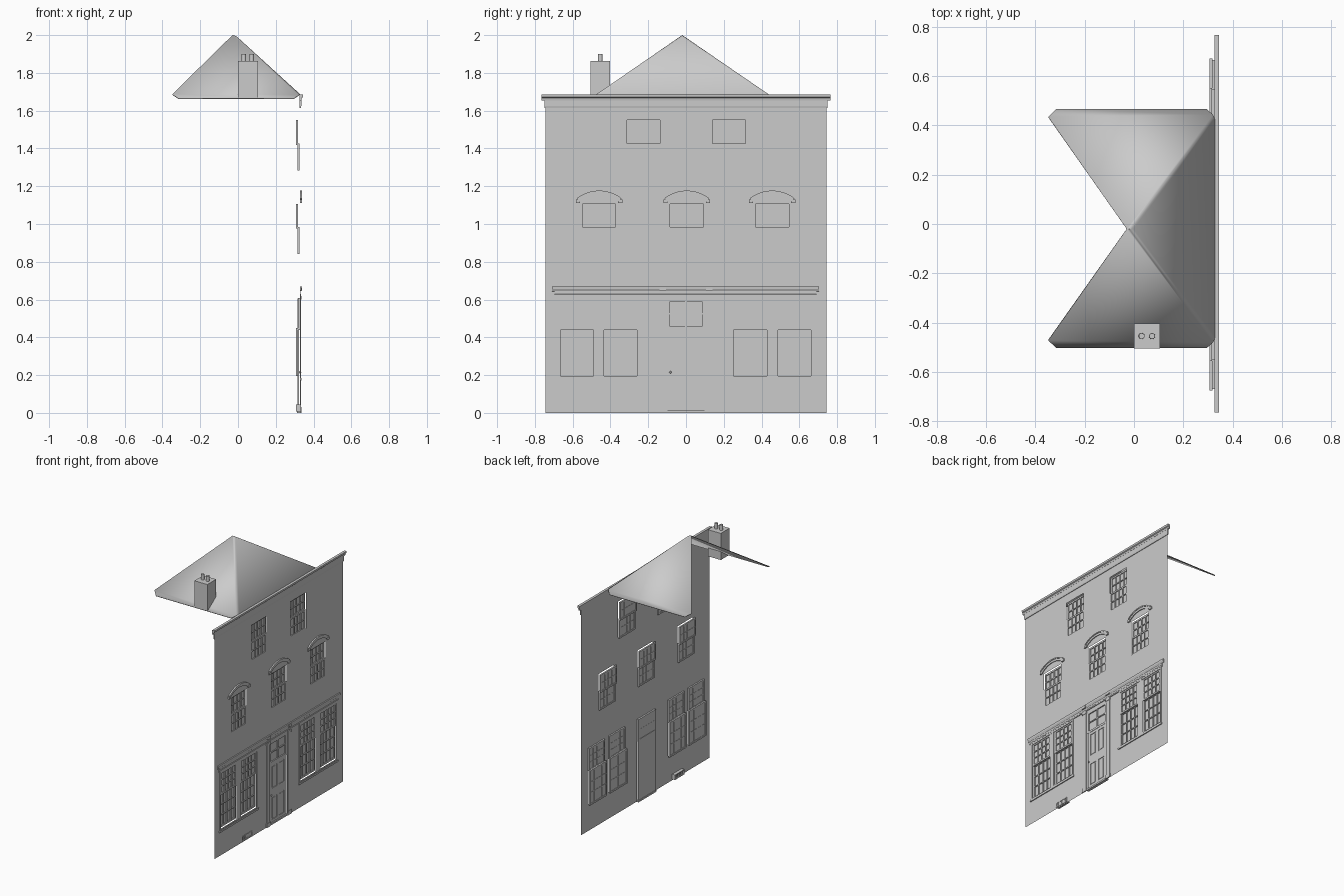
import bpy, bmesh, math
from mathutils import Matrix, Vector

if "Cube" in bpy.data.objects:
    bpy.data.objects.remove(bpy.data.objects["Cube"])

WX = 0.329  # plane of the street wall


def finish(name, bm, smooth=False):
    bmesh.ops.recalc_face_normals(bm, faces=bm.faces)
    me = bpy.data.meshes.new(name)
    bm.to_mesh(me)
    bm.free()
    ob = bpy.data.objects.new(name, me)
    bpy.context.collection.objects.link(ob)
    if smooth:
        for o in bpy.context.selected_objects:
            o.select_set(False)
        ob.select_set(True)
        bpy.context.view_layer.objects.active = ob
        bpy.ops.object.shade_smooth_by_angle(angle=math.radians(35))
    return ob


def add_box(bm, x0, x1, y0, y1, z0, z1):
    m = Matrix.Translation(((x0 + x1) / 2, (y0 + y1) / 2, (z0 + z1) / 2))
    m = m @ Matrix.Diagonal((x1 - x0, y1 - y0, z1 - z0, 1))
    bmesh.ops.create_cube(bm, size=1, matrix=m)


def boxes(name, items):
    bm = bmesh.new()
    for b in items:
        add_box(bm, *b)
    return finish(name, bm)


def frame_items(x0, x1, y0, y1, z0, z1, t):
    return [(x0, x1, y0, y0 + t, z0, z1), (x0, x1, y1 - t, y1, z0, z1),
            (x0, x1, y0 + t, y1 - t, z0, z0 + t), (x0, x1, y0 + t, y1 - t, z1 - t, z1)]


def moulding(name, profile, y0, y1):
    # (x, z) profile run along y, closed at both ends
    bm = bmesh.new()
    f = bm.faces.new([bm.verts.new((x, y0, z)) for x, z in profile])
    r = bmesh.ops.extrude_face_region(bm, geom=[f], use_keep_orig=True)
    vs = [v for v in r['geom'] if isinstance(v, bmesh.types.BMVert)]
    bmesh.ops.translate(bm, verts=vs, vec=(0, y1 - y0, 0))
    return finish(name, bm)


def sash(name, y, w, z0, z1, x0, x1, cols, rows):
    t, b = 0.012, 0.0035
    y0, y1 = y - w / 2, y + w / 2
    it = frame_items(x0, x1, y0, y1, z0, z1, t)
    for i in range(1, cols):
        c = y0 + t + (w - 2 * t) * i / cols
        it.append((x0 + .002, x1, c - b, c + b, z0 + t, z1 - t))
    for i in range(1, rows):
        c = z0 + t + (z1 - z0 - 2 * t) * i / rows
        it.append((x0 + .002, x1, y0 + t, y1 - t, c - b, c + b))
    it.append((x0 + .004, x0 + .005, y0 + t / 2, y1 - t / 2, z0 + t / 2, z1 - t / 2))
    boxes(name, it)


# openings: (y0, y1, z0, z1)
top = [(c, 1.285, 1.55) for c in (-.225, .228)]
mid = [(c, .845, 1.105) for c in (-.46, .004, .456)]
low = [(c, .195, .605) for c in (-.577, -.347, .34, .574)]
holes = [(c - .088, c + .088, a, b) for c, a, b in top + mid + low]
holes.append((-.097, .097, .0, .6))

# street wall: single sheet with the openings left out
ys = sorted({-.745, .745} | {v for h in holes for v in h[:2]})
zs = sorted({0, 1.685} | {v for h in holes for v in h[2:]})
bm = bmesh.new()
grid = {(i, j): bm.verts.new((WX, y, z)) for i, y in enumerate(ys) for j, z in enumerate(zs)}
for i in range(len(ys) - 1):
    for j in range(len(zs) - 1):
        cy, cz = (ys[i] + ys[i + 1]) / 2, (zs[j] + zs[j + 1]) / 2
        if not any(a < cy < b and c < cz < d for a, b, c, d in holes):
            bm.faces.new([grid[i, j], grid[i + 1, j], grid[i + 1, j + 1], grid[i, j + 1]])
bmesh.ops.delete(bm, geom=[v for v in bm.verts if not v.link_faces], context='VERTS')
finish("street_wall", bm)

# sash windows, one sash set further back than the other
for n, (c, a, b) in enumerate(top + mid):
    m = (a + b) / 2
    sash(f"upper_sash_{n}", c, .19, m, b, .306, .317, 4, 2)
    sash(f"lower_sash_{n}", c, .182, a - .003, m + .008, .315, .326, 4, 2)
for n, (c, a, b) in enumerate(low):
    sash(f"shop_upper_sash_{n}", c, .182, .44, b + .003, .317, .328, 4, 3)
    sash(f"shop_lower_sash_{n}", c, .195, a, .45, .306, .318, 4, 3)

# curved hoods over the middle windows
for n, (c, a, b) in enumerate(mid):
    bm = bmesh.new()
    for x1, r0, r1 in ((.335, .168, .185), (.339, .183, .192)):
        rings = []
        for k in range(13):
            t = math.radians(-38 + 76 * k / 12)
            s, co = math.sin(t), math.cos(t)
            rings.append([bm.verts.new((x, c + r * s, .985 + r * co))
                          for x, r in ((WX, r0), (x1, r0), (x1, r1), (WX, r1))])
        for p, q in zip(rings, rings[1:]):
            for k in range(4):
                bm.faces.new([p[k], p[(k + 1) % 4], q[(k + 1) % 4], q[k]])
        bm.faces.new(rings[0])
        bm.faces.new(rings[-1])
    for s in (-1, 1):
        e = c + s * .112
        add_box(bm, WX, .338, e - .011, e + .011, 1.112, 1.130)
    finish(f"window_hood_{n}", bm)

# main cornice
moulding("cornice_lower", [(.326, 1.615), (.333, 1.615), (.335, 1.625), (.335, 1.662), (.326, 1.662)], -.75, .75)
moulding("cornice_upper", [(.326, 1.655), (.336, 1.655), (.338, 1.667), (.344, 1.672), (.345, 1.686), (.326, 1.686)], -.764, .766)

# shopfront cornice with brackets over the door posts
moulding("shop_cornice", [(WX, .642), (.332, .645), (.337, .655), (.338, .668), (WX, .668)], -.71, .705)
moulding("shop_fascia", [(WX, .618), (.334, .618), (.334, .626), (.331, .63), (.331, .645), (WX, .645)], -.695, .69)
boxes("cornice_brackets", [(WX, .340, s * .123 - .018, s * .123 + .018, .645, .664) for s in (-1, 1)])

# trim around each pair of shop windows
trim = []
for y0, y1 in ((-.685, -.24), (.235, .68)):
    trim += frame_items(WX, .333, y0, y1, .178, .618, .013)
    m = (y0 + y1) / 2
    trim.append((WX, .332, m - .015, m + .015, .191, .605))
    trim.append((WX, .336, y0 - .005, y1 + .005, .172, .184))
boxes("shop_window_trim", trim)

# door posts with bases and caps
posts = []
for s in (-1, 1):
    c = s * .123
    posts += [(WX, .333, c - .018, c + .018, 0, .618), (WX, .336, c - .022, c + .022, 0, .03),
              (WX, .336, c - .021, c + .021, .6, .618)]
boxes("door_posts", posts)

# door: slab, rails and four raised panels
items = [(.316, .320, -.097, .097, .012, .442)]
for y0, y1 in ((-.097, -.071), (-.013, .013), (.071, .097)):
    items.append((.318, .324, y0, y1, .012, .442))
for z0, z1 in ((.012, .032), (.195, .26), (.422, .442)):
    items.append((.318, .324, -.097, .097, z0, z1))
for s in (-1, 1):
    for z0, z1 in ((.04, .187), (.268, .414)):
        items.append((.318, .3225, s * .042 - .02, s * .042 + .02, z0, z1))
boxes("door", items)
boxes("door_step", [(.312, .333, -.103, .103, 0, .012)])
bm = bmesh.new()
bmesh.ops.create_uvsphere(bm, u_segments=12, v_segments=8, radius=.006,
                          matrix=Matrix.Translation((.329, -.083, .215)))
finish("door_knob", bm, True)

# fanlight over the door
boxes("fanlight", frame_items(.314, .326, -.1, .1, .442, .605, .015) + [
    (.316, .324, -.004, .004, .457, .59), (.316, .324, -.085, .085, .52, .528),
    (.317, .318, -.09, .09, .45, .597)])

# cellar vent
boxes("cellar_vent", frame_items(.306, .333, -.42, -.31, .008, .044, .005) +
      [(.31, .331, -.42 + .11 * k / 6 - .003, -.42 + .11 * k / 6 + .003, .012, .04) for k in range(1, 6)])

# roof: three sloping sheets with clipped corners, open at the back
bm = bmesh.new()
V = lambda *p: bm.verts.new(p)
apex = V(-.015, -.02, 2.0)
nw, n1, n2, ne = V(-.347, .435, 1.688), V(-.315, .466, 1.667), V(.295, .466, 1.667), V(.328, .435, 1.688)
sw, s1, s2, se = V(-.347, -.472, 1.688), V(-.315, -.503, 1.667), V(.295, -.503, 1.667), V(.328, -.472, 1.688)
bm.faces.new([apex, nw, n1, n2, ne])
bm.faces.new([apex, se, s2, s1, sw])
bm.faces.new([apex, ne, se])
hips = [e for e in bm.edges if len(e.link_faces) == 2]
bmesh.ops.bevel(bm, geom=hips, offset=.012, segments=3, profile=.5, affect='EDGES')
roof = finish("roof", bm, True)
if sum(p.normal.z for p in roof.data.polygons) < 0:
    roof.data.flip_normals()
mod = roof.modifiers.new("thickness", 'SOLIDIFY')
mod.thickness = .006
mod.offset = -1

# chimney stack and pots
boxes("chimney", [(0, .105, -.505, -.403, 1.667, 1.862)])
for n, x in enumerate((.031, .073)):
    bm = bmesh.new()
    bmesh.ops.create_cone(bm, cap_ends=True, segments=20, radius1=.0125, radius2=.0115, depth=.04,
                          matrix=Matrix.Translation((x, -.454, 1.88)))
    finish(f"chimney_pot_{n}", bm, True)
